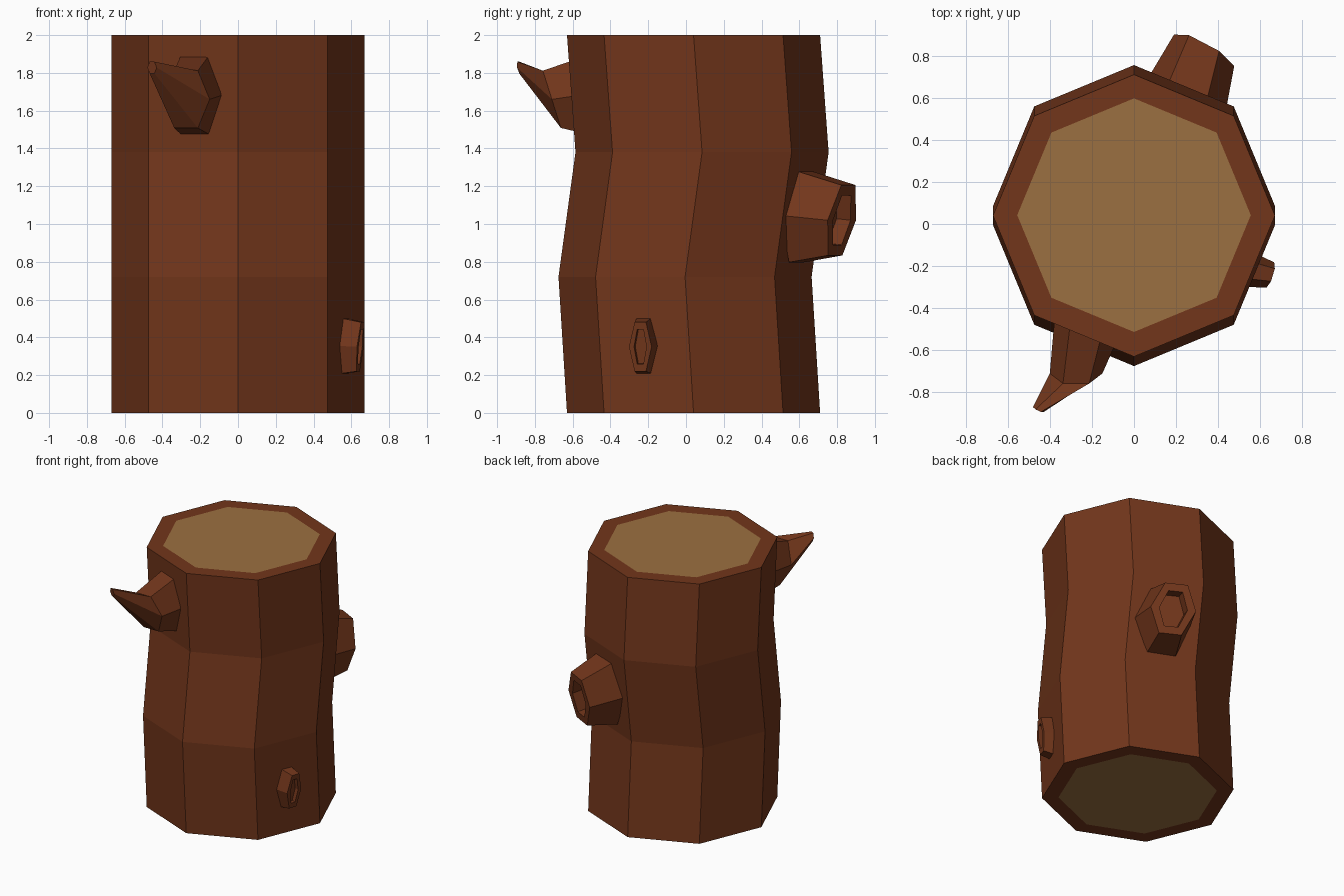
import bpy, bmesh
from math import cos, sin, tau
from mathutils import Vector

if "Cube" in bpy.data.objects:
    bpy.data.objects.remove(bpy.data.objects["Cube"])


def material(name, color):
    m = bpy.data.materials.new(name)
    m.diffuse_color = (*color, 1)
    m.use_nodes = True
    m.node_tree.nodes["Principled BSDF"].inputs["Base Color"].default_value = m.diffuse_color
    return m


bark = material("bark", (0.17, 0.037, 0.011))
wood = material("cut_wood", (0.33, 0.16, 0.052))


def loft(name, rings, sides, end_mat=0):
    """Skin a list of rings (centre, u axis, v axis) and cap both ends."""
    bm = bmesh.new()
    loops = []
    for c, u, v in rings:
        c, u, v = Vector(c), Vector(u), Vector(v)
        loops.append([bm.verts.new(c + u * cos(tau * i / sides) + v * sin(tau * i / sides))
                      for i in range(sides)])
    for a, b in zip(loops, loops[1:]):
        for i in range(sides):
            j = (i + 1) % sides
            bm.faces.new((a[i], a[j], b[j], b[i]))
    for loop in (loops[0][::-1], loops[-1]):
        bm.faces.new(loop).material_index = end_mat
    bmesh.ops.recalc_face_normals(bm, faces=bm.faces)
    me = bpy.data.meshes.new(name)
    bm.to_mesh(me)
    bm.free()
    me.materials.append(bark)
    me.materials.append(wood)
    ob = bpy.data.objects.new(name, me)
    bpy.context.collection.objects.link(ob)
    return ob


# Trunk: octagonal, gently swaying, with inset cut-wood ends
R, r = 0.67, 0.555
profile = [(r, 0.04, 0), (R, 0.04, 0), (R, -0.005, 0.72),
           (R, 0.085, 1.38), (R, 0.04, 2), (r, 0.042, 2)]
loft("trunk", [((0, y, z), (rad, 0, 0), (0, rad, 0)) for rad, y, z in profile], 8, 1)

# Pointed broken branch at the front, curving up to its tip
loft("pointed_branch", [
    ((-0.225, -0.48, 1.685), (0.15, -0.06, 0), (0, 0, 0.245)),
    ((-0.275, -0.71, 1.66), (0.125, 0.0, 0), (0, -0.055, 0.175)),
    ((-0.455, -0.882, 1.828), (0.025, -0.012, 0), (0, -0.006, 0.036)),
], 6)


def hollow_stub(name, base, cap, depth, width_ratio, height_ratio):
    """Sawn-off branch whose end is sunk in behind a rim."""
    c, u, v = (Vector(p) for p in cap)
    inward = (Vector(base[0]) - c).normalized() * depth
    u2, v2 = u * width_ratio, v * height_ratio
    loft(name, [base, cap, (c, u2, v2), (c + inward, u2, v2)], 6)


# Large stub at the back right
hollow_stub("large_stub",
            ((0.24, 0.585, 1.045), (0.19, -0.08, 0), (0, 0, 0.286)),
            ((0.333, 0.825, 1.02), (0.143, -0.075, 0), (0, 0.04, 0.215)),
            0.08, 0.62, 0.7)

# Small knot low on the right side
hollow_stub("small_knot",
            ((0.557, -0.222, 0.355), (0.03, 0.077, 0), (0, 0, 0.17)),
            ((0.648, -0.242, 0.35), (0.018, 0.06, 0), (0.014, 0, 0.15)),
            0.03, 0.55, 0.7)
